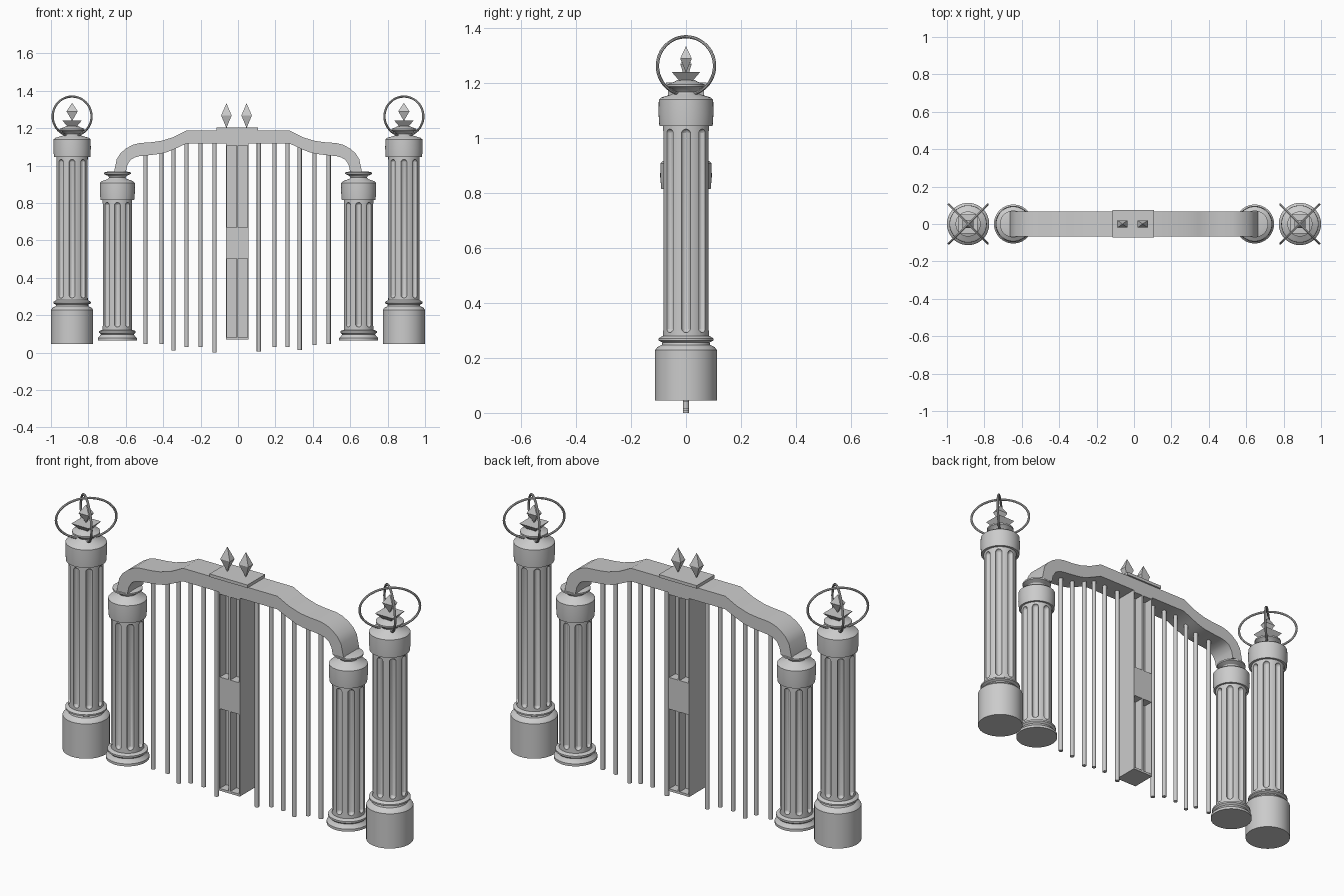
import bpy, bmesh, math
from mathutils import Matrix, Vector

if "Cube" in bpy.data.objects:
    bpy.data.objects.remove(bpy.data.objects["Cube"])

stone = bpy.data.materials.new("light_grey")
stone.diffuse_color = (0.6, 0.6, 0.6, 1)
stone.use_nodes = True
stone.node_tree.nodes["Principled BSDF"].inputs["Base Color"].default_value = stone.diffuse_color


def finish(name, bm, smooth=False):
    bmesh.ops.recalc_face_normals(bm, faces=bm.faces)
    me = bpy.data.meshes.new(name)
    bm.to_mesh(me)
    bm.free()
    ob = bpy.data.objects.new(name, me)
    bpy.context.collection.objects.link(ob)
    me.materials.append(stone)
    if smooth:
        shade(ob)
    return ob


def shade(ob):
    bpy.ops.object.select_all(action='DESELECT')
    ob.select_set(True)
    bpy.context.view_layer.objects.active = ob
    bpy.ops.object.shade_smooth_by_angle(angle=math.radians(32))


def add_box(bm, x0, x1, y0, y1, z0, z1):
    m = Matrix.Translation(((x0 + x1) / 2, (y0 + y1) / 2, (z0 + z1) / 2))
    m = m @ Matrix.Diagonal((x1 - x0, y1 - y0, z1 - z0, 1))
    bmesh.ops.create_cube(bm, size=1, matrix=m)


def lathe(name, profile, x, segs=48):
    """Solid of revolution from (radius, height) pairs, capped at both ends."""
    bm = bmesh.new()
    rings = [[bm.verts.new((x + r * math.cos(math.tau * i / segs), r * math.sin(math.tau * i / segs), z))
              for i in range(segs)] for r, z in profile]
    for a, b in zip(rings, rings[1:]):
        for i in range(segs):
            j = (i + 1) % segs
            bm.faces.new((a[i], a[j], b[j], b[i]))
    bm.faces.new(rings[0])
    bm.faces.new(rings[-1])
    return finish(name, bm, True)


def fluted_shaft(name, x, r, z0, z1):
    """Cylinder with eight round-ended grooves."""
    shaft = lathe(name, [(r, z0), (r, z1)], x)
    bm = bmesh.new()
    f0, f1, fr = z0 + 0.022, z1 - 0.022, 0.017
    for k in range(8):
        a = math.tau * k / 8
        pos = Vector((x + r * math.cos(a), r * math.sin(a), f0 + fr))
        new = bmesh.ops.create_uvsphere(bm, u_segments=16, v_segments=9, radius=fr,
                                        matrix=Matrix.Translation(pos))['verts']
        for v in new:
            if v.co.z > pos.z:
                v.co.z += f1 - f0 - 2 * fr
    cutter = finish("flute_cutter", bm)
    cutter.hide_render = True
    mod = shaft.modifiers.new("flutes", 'BOOLEAN')
    mod.operation, mod.solver, mod.object = 'DIFFERENCE', 'EXACT', cutter
    bpy.context.view_layer.update()
    dg = bpy.context.evaluated_depsgraph_get()
    me = bpy.data.meshes.new_from_object(shaft.evaluated_get(dg))
    shaft.modifiers.clear()
    shaft.data = me
    bpy.data.objects.remove(cutter)
    shade(shaft)


def diamond(name, x, z0, zm, z1, hx, hy):
    bm = bmesh.new()
    mid = [bm.verts.new((x + sx * hx, sy * hy, zm)) for sx, sy in ((-1, -1), (1, -1), (1, 1), (-1, 1))]
    for z in (z0, z1):
        tip = bm.verts.new((x, 0, z))
        for i in range(4):
            bm.faces.new((mid[i], mid[(i + 1) % 4], tip))
    finish(name, bm)


def oval_ring(name, x, z, angle, a=0.147, b=0.106, w=0.006):
    """Thin upright oval hoop, turned about the vertical axis."""
    bm = bmesh.new()
    n, m = 48, 8
    rot = Matrix.Rotation(angle, 3, 'Z')
    g = []
    for i in range(n):
        t = math.tau * i / n
        row = []
        for j in range(m):
            s = math.tau * j / m
            k = w * math.cos(s)
            p = rot @ Vector(((a + k) * math.cos(t), w * math.sin(s), (b + k) * math.sin(t)))
            row.append(bm.verts.new(p + Vector((x, 0, z))))
        g.append(row)
    for i in range(n):
        for j in range(m):
            i2, j2 = (i + 1) % n, (j + 1) % m
            bm.faces.new((g[i][j], g[i2][j], g[i2][j2], g[i][j2]))
    finish(name, bm, True)


for side, s in (("left", -1), ("right", 1)):
    # Tall outer pillar
    x = s * 0.887
    lathe(side + "_outer_base", [(0.113, 0.045), (0.113, 0.228), (0.104, 0.24), (0.088, 0.248), (0.086, 0.256),
                                 (0.1, 0.263), (0.1, 0.271), (0.086, 0.28)], x)
    fluted_shaft(side + "_outer_shaft", x, 0.084, 0.27, 1.055)
    lathe(side + "_outer_capital", [(0.097, 1.045), (0.1, 1.09), (0.099, 1.14), (0.09, 1.148), (0.05, 1.16),
                                    (0.042, 1.168), (0.05, 1.178), (0.067, 1.188), (0.067, 1.196),
                                    (0.045, 1.204), (0.03, 1.212)], x)
    # Inverted pyramid tray and finial
    bm = bmesh.new()
    bmesh.ops.create_cone(bm, cap_ends=True, segments=4, radius1=0.034, radius2=0.072, depth=0.032,
                          matrix=Matrix.Translation((x, 0, 1.224)) @ Matrix.Rotation(math.pi / 4, 4, 'Z'))
    finish(side + "_tray", bm)
    diamond(side + "_outer_finial", x, 1.238, 1.29, 1.335, 0.03, 0.021)
    # Crossed hoops
    for k in (1, -1):
        oval_ring(f"{side}_hoop_{'a' if k > 0 else 'b'}", x, 1.263, k * math.pi / 4)

    # Short inner pillar
    x = s * 0.645
    lathe(side + "_inner_base", [(0.104, 0.065), (0.104, 0.078), (0.092, 0.09), (0.088, 0.098), (0.097, 0.106),
                                 (0.097, 0.115), (0.082, 0.122)], x)
    fluted_shaft(side + "_inner_shaft", x, 0.079, 0.115, 0.825)
    lathe(side + "_inner_capital", [(0.09, 0.815), (0.094, 0.86), (0.093, 0.908), (0.085, 0.916), (0.05, 0.928),
                                    (0.044, 0.935), (0.05, 0.945), (0.072, 0.955), (0.072, 0.963),
                                    (0.05, 0.968)], x)

# Arched top rail: half profile mirrored, then given depth
top = [(0.663, 0.965), (0.648, 1.035), (0.628, 1.066), (0.6, 1.09), (0.565, 1.11), (0.527, 1.12), (0.46, 1.125),
       (0.41, 1.132), (0.345, 1.152), (0.275, 1.187)]
under = [(0.6, 0.965), (0.592, 1.002), (0.575, 1.03), (0.553, 1.043), (0.527, 1.05), (0.47, 1.056), (0.42, 1.062),
         (0.385, 1.07), (0.34, 1.088), (0.275, 1.118)]
bm = bmesh.new()
pairs = [(t, u) for t, u in zip(top, under)]
pairs += [((-t[0], t[1]), (-u[0], u[1])) for t, u in reversed(pairs)]
rows = [[bm.verts.new((p[0], y, p[1])) for p, y in ((t, -0.066), (t, 0.066), (u, 0.066), (u, -0.066))]
        for t, u in pairs]
for a, b in zip(rows, rows[1:]):
    for i in range(4):
        j = (i + 1) % 4
        bm.faces.new((a[i], a[j], b[j], b[i]))
bm.faces.new(rows[0])
bm.faces.new(rows[-1])
finish("arched_rail", bm, True)

# Crown plate with two finials
bm = bmesh.new()
add_box(bm, -0.115, 0.106, -0.073, 0.075, 1.187, 1.203)
finish("crown_plate", bm)
for name, x in (("left_crown_finial", -0.062), ("right_crown_finial", 0.046)):
    diamond(name, x, 1.2, 1.268, 1.333, 0.028, 0.02)

# Centre post: two door stiles with deep channels front and back
for name, x0, x1 in (("left_stile", -0.065, -0.004), ("right_stile", -0.004, 0.057)):
    bm = bmesh.new()
    add_box(bm, x0, x0 + 0.005, -0.066, 0.066, 0.07, 1.12)
    add_box(bm, x1 - 0.005, x1, -0.066, 0.066, 0.07, 1.12)
    add_box(bm, x0 + 0.005, x1 - 0.005, -0.015, 0.015, 0.07, 1.12)
    for z0, z1 in ((0.07, 0.082), (0.503, 0.67), (1.108, 1.12)):
        add_box(bm, x0 + 0.005, x1 - 0.005, -0.066, 0.066, z0, z1)
    finish(name, bm)

# Round gate bars, each with its own foot height
bars = [(-0.495, 0.045), (-0.41, 0.045), (-0.345, 0.01), (-0.275, 0.03), (-0.2, 0.03), (-0.125, 0.0),
        (0.111, 0.007), (0.195, 0.03), (0.265, 0.03), (0.33, 0.015), (0.41, 0.04), (0.485, 0.045)]
for i, (x, foot) in enumerate(bars):
    head = 1.125 if abs(x) < 0.28 else 1.1 if abs(x) < 0.35 else 1.07
    lathe(f"gate_bar_{i + 1}", [(0.011, foot), (0.011, head)], x, 16)
